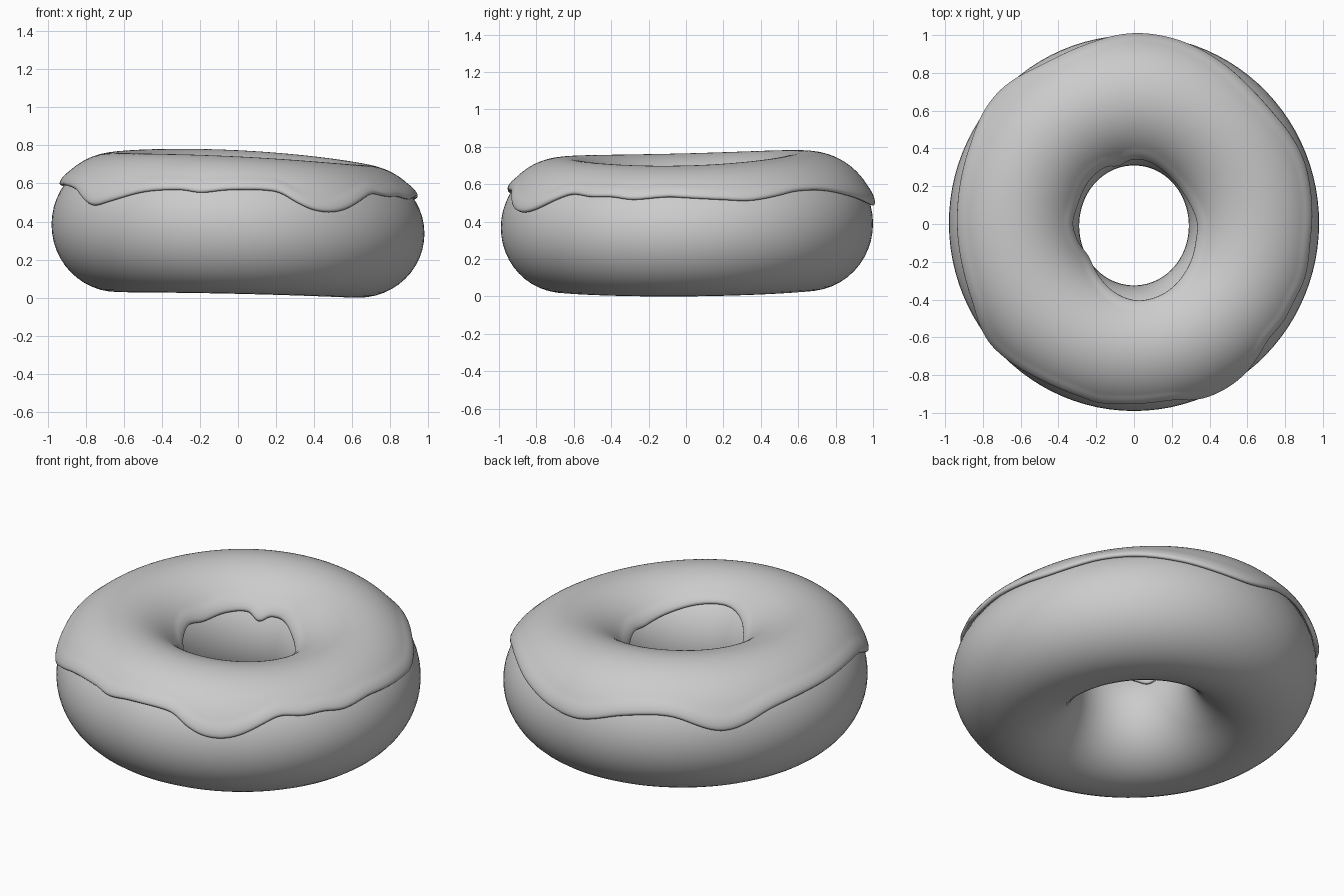
import bpy, bmesh
from math import sin, cos, pi, asin, radians, tau

if "Cube" in bpy.data.objects:
    bpy.data.objects.remove(bpy.data.objects["Cube"])

THICK = 0.027


def around(e, n, w, s):
    """Smooth periodic function through values at +x, +y, -x, -y."""
    a0, a2 = (e + n + w + s) / 4, (e + w - n - s) / 4
    return lambda t: a0 + (e - w) / 2 * cos(t) + (n - s) / 2 * sin(t) + a2 * cos(2 * t)


# Slightly uneven ring: outer / hole radius, underside and top heights
outer = around(0.98, 1.0, 0.98, 0.99)
hole = around(0.29, 0.31, 0.29, 0.325)
bottom = around(0.0, 0.03, 0.03, 0.02)
top = around(0.70, 0.775, 0.765, 0.742)


def section(t):
    r0, r1, z0 = hole(t), outer(t), bottom(t)
    z1 = top(t) - THICK
    return (r0 + r1) / 2, (r1 - r0) / 2, (z0 + z1) / 2, (z1 - z0) / 2


def point(t, p, lift=0.0):
    rc, a, zc, b = section(t)
    r = rc + (a + lift) * cos(p)
    return (r * cos(t), r * sin(t), zc + (b + lift) * sin(p))


def wave(keys):
    """Periodic smooth curve through (degrees, height) keys."""
    n = len(keys)

    def key(i):
        return keys[i % n][0] + 360 * (i // n), keys[i % n][1]

    def slope(i):
        (ta, za), (tb, zb) = key(i - 1), key(i + 1)
        return (zb - za) / (tb - ta)

    def f(deg):
        i = max(k for k in range(n) if keys[k][0] <= deg)
        (ta, za), (tb, zb) = key(i), key(i + 1)
        h = tb - ta
        u = (deg - ta) / h
        return ((2*u**3 - 3*u**2 + 1) * za + (u**3 - 2*u**2 + u) * h * slope(i)
                + (3*u**2 - 2*u**3) * zb + (u**3 - u**2) * h * slope(i + 1))
    return f


def ring_mesh(name, rows, closed):
    bm = bmesh.new()
    vs = [[bm.verts.new(c) for c in row] for row in rows]
    n, m = len(vs), len(vs[0])
    for i in range(n):
        for j in range(m if closed else m - 1):
            k, l = (i + 1) % n, (j + 1) % m
            bm.faces.new((vs[i][j], vs[k][j], vs[k][l], vs[i][l]))
    for f in bm.faces:
        f.smooth = True
    me = bpy.data.meshes.new(name)
    bm.to_mesh(me)
    bm.free()
    ob = bpy.data.objects.new(name, me)
    bpy.context.collection.objects.link(ob)
    return ob


# Dough ring
ring_mesh("dough", [[point(tau * i / 96, tau * j / 48) for j in range(48)]
                    for i in range(96)], True)

# Drip lines of the icing on the outer side and inside the hole
outer_edge = wave([
    (0, .52), (12, .51), (21, .505), (31, .53), (39, .555), (51, .56), (65, .53),
    (80, .49), (90, .485), (105, .55), (120, .565), (137, .485), (155, .56),
    (180, .585), (205, .565), (219, .48), (226, .5), (239, .55), (252, .56),
    (258, .545), (267, .56), (283, .55), (288, .5), (293, .46), (299, .445),
    (305, .46), (313, .51), (319, .54), (327, .525), (335, .525), (342, .51), (354, .525)])
inner_edge = wave([
    (0, .53), (30, .50), (55, .52), (80, .57), (95, .57), (105, .54), (115, .58),
    (135, .58), (160, .56), (180, .57), (200, .53), (215, .48), (230, .52),
    (250, .58), (270, .61), (290, .60), (320, .56), (345, .53)])

# Icing shell, slightly swollen along its edges
SEG, ROWS = 144, 28
rows = []
for i in range(SEG):
    t = tau * i / SEG
    _, _, zc, b = section(t)
    p0 = asin((outer_edge(360 * i / SEG) - zc) / b)
    p1 = pi - asin((inner_edge(360 * i / SEG) - zc) / b)
    row = []
    for j in range(ROWS + 1):
        d = min(j, ROWS - j)
        lift = 0.005 if d in (1, 2) else 0.0
        row.append(point(t, p0 + (p1 - p0) * j / ROWS, lift))
    rows.append(row)
icing = ring_mesh("icing", rows, False)
sol = icing.modifiers.new("thickness", 'SOLIDIFY')
sol.thickness = THICK
sol.offset = 1
sub = icing.modifiers.new("rounding", 'SUBSURF')
sub.levels = sub.render_levels = 1
